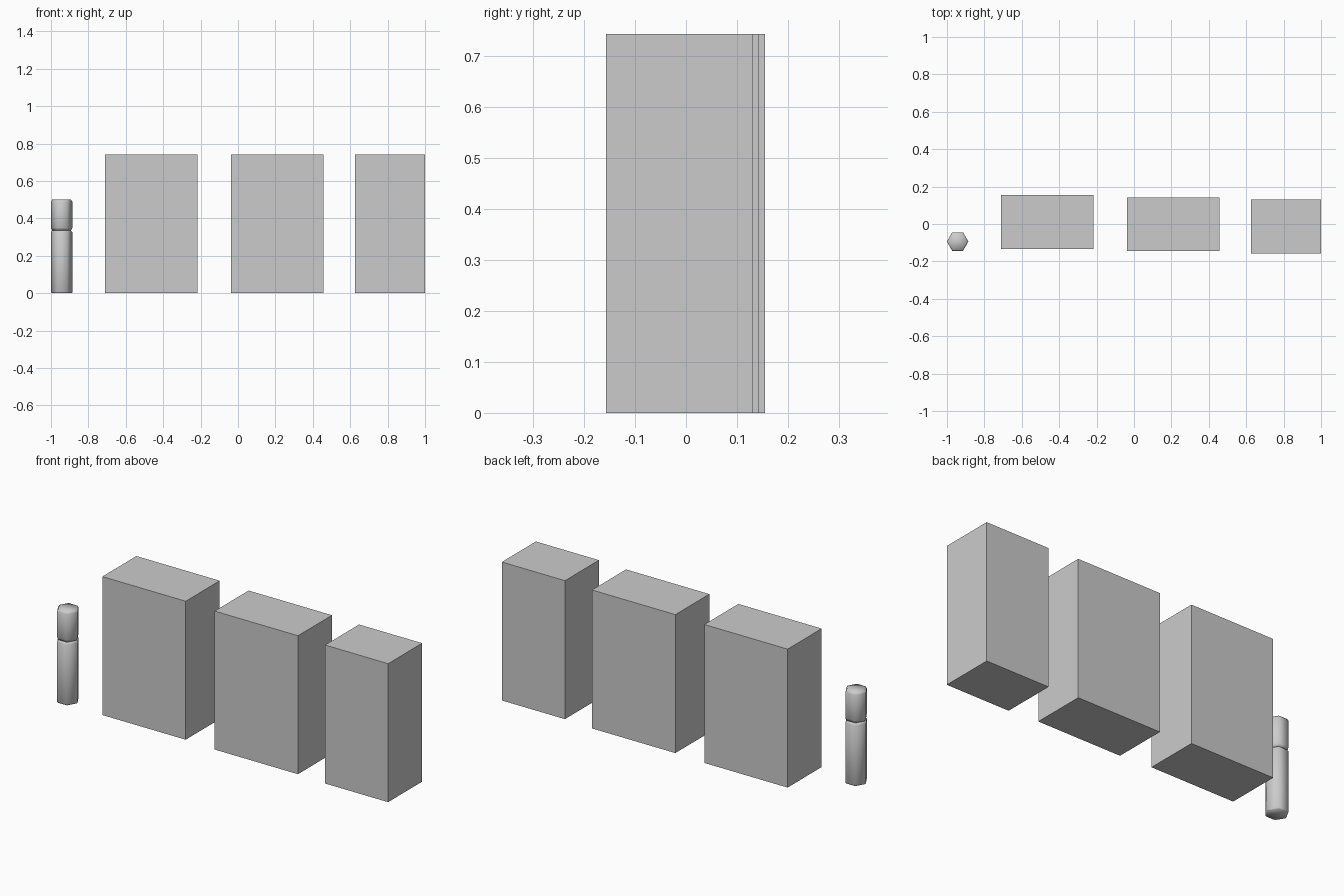
import bpy
import bmesh
from math import cos, sin, pi

cube = bpy.data.objects.get("Cube")
if cube:
    bpy.data.objects.remove(cube, do_unlink=True)

grey = bpy.data.materials.new("plain_grey")
grey.use_nodes = True
colour = (0.6, 0.6, 0.6, 1)
grey.diffuse_color = colour
grey.node_tree.nodes["Principled BSDF"].inputs["Base Color"].default_value = colour


def finish(name, bm, smooth=False):
    bmesh.ops.recalc_face_normals(bm, faces=bm.faces)
    for face in bm.faces:
        face.smooth = smooth
    mesh = bpy.data.meshes.new(name)
    bm.to_mesh(mesh)
    bm.free()
    mesh.materials.append(grey)
    obj = bpy.data.objects.new(name, mesh)
    bpy.context.collection.objects.link(obj)


def block(name, x0, x1, y1, depth=0.288, height=0.742):
    bm = bmesh.new()
    bmesh.ops.create_cube(bm, size=1)
    for v in bm.verts:
        v.co.x = x1 if v.co.x > 0 else x0
        v.co.y = y1 if v.co.y > 0 else y1 - depth
        v.co.z = height if v.co.z > 0 else 0
    finish(name, bm)


def hex_post(name, profile, x=-0.943, y=-0.094):
    # Six-sided rings stacked along a (radius, height) profile
    bm = bmesh.new()
    rings = [[bm.verts.new((x + r * cos(i * pi / 3), y + r * sin(i * pi / 3), z))
              for i in range(6)] for r, z in profile]
    for low, high in zip(rings, rings[1:]):
        for i in range(6):
            j = (i + 1) % 6
            bm.faces.new((low[i], low[j], high[j], high[i]))
    bm.faces.new(rings[0])
    bm.faces.new(rings[-1])
    finish(name, bm, smooth=True)


# Three upright blocks, each set slightly further forward
block("right_block", -0.711, -0.217, 0.155)
block("middle_block", -0.037, 0.457, 0.143)
block("left_block", 0.626, 1.0, 0.131)

# Small two-part post with a narrow joint
hex_post("post_body", [(0.054, 0), (0.0575, 0.006), (0.0575, 0.325), (0.05, 0.336)])
hex_post("post_head", [(0.05, 0.336), (0.0575, 0.35), (0.0575, 0.488), (0.05, 0.5)])
